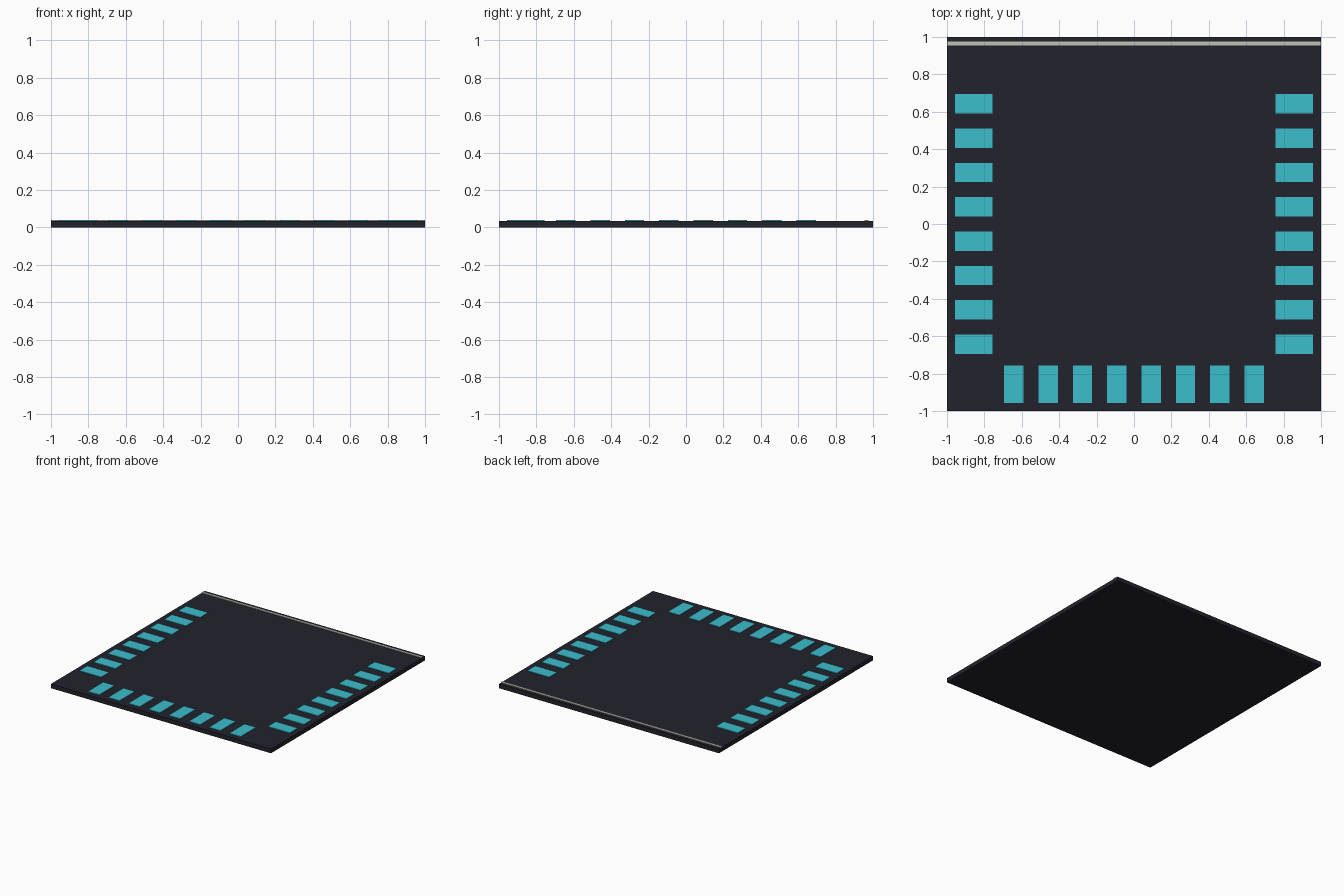
import bpy

if "Cube" in bpy.data.objects:
    bpy.data.objects.remove(bpy.data.objects["Cube"])

THICK = 0.035          # board thickness
TOP = 0.04             # top of the raised plates
STEP = 0.1835          # pad spacing


def material(name, rgb):
    mat = bpy.data.materials.new(name)
    lin = [((c / 255 + 0.055) / 1.055) ** 2.4 for c in rgb]
    mat.diffuse_color = (*lin, 1)
    mat.use_nodes = True
    mat.node_tree.nodes["Principled BSDF"].inputs["Base Color"].default_value = mat.diffuse_color
    return mat


def box(name, x, y, z0, z1, sx, sy, mat):
    bpy.ops.mesh.primitive_cube_add(size=1, location=(x, y, (z0 + z1) / 2))
    ob = bpy.context.object
    ob.name = name
    ob.scale = (sx, sy, z1 - z0)
    bpy.ops.object.transform_apply(location=False, rotation=False, scale=True)
    ob.data.materials.append(mat)
    return ob


dark = material("dark slate", (34, 34, 44))
teal = material("teal", (60, 190, 205))
pale = material("pale grey", (190, 195, 184))

# Floor slab
box("floor_slab", 0, 0, 0, THICK, 2, 2, dark)

# Pale line along the back edge
box("back_line", 0, 0.965, THICK - 0.003, TOP, 2, 0.022, pale)

# Rows of pads along the left, right and front edges
for i in range(8):
    t = (i - 3.5) * STEP
    box(f"left_pad_{i + 1}", -0.857, t, THICK - 0.003, TOP, 0.2, 0.104, teal)
    box(f"right_pad_{i + 1}", 0.857, t, THICK - 0.003, TOP, 0.2, 0.104, teal)
    box(f"front_pad_{i + 1}", t, -0.857, THICK - 0.003, TOP, 0.104, 0.2, teal)
